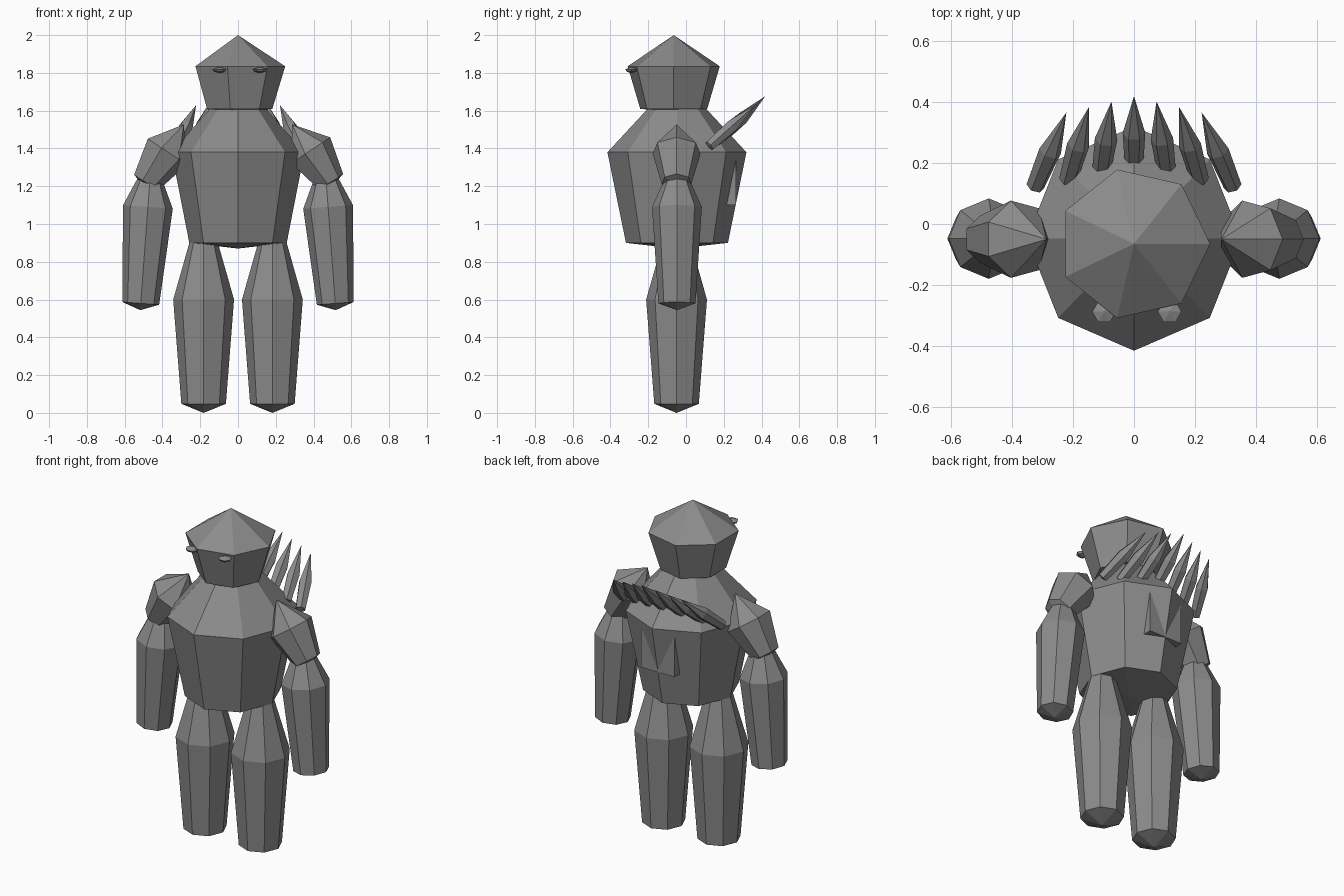
import bpy, bmesh, math
from mathutils import Vector

if "Cube" in bpy.data.objects:
    bpy.data.objects.remove(bpy.data.objects["Cube"])

stone = bpy.data.materials.new("stone grey")
stone.diffuse_color = (0.26, 0.26, 0.26, 1)
stone.use_nodes = True
stone.node_tree.nodes["Principled BSDF"].inputs["Base Color"].default_value = stone.diffuse_color


def finish(name, bm):
    bmesh.ops.recalc_face_normals(bm, faces=bm.faces)
    me = bpy.data.meshes.new(name)
    bm.to_mesh(me)
    bm.free()
    me.materials.append(stone)
    ob = bpy.data.objects.new(name, me)
    bpy.context.collection.objects.link(ob)
    return ob


def lathe(name, start, axis, profile, sides, squash=1.0):
    """Faceted solid along an axis; profile = (distance, radius), radius 0 is a point."""
    start, w = Vector(start), Vector(axis).normalized()
    u = Vector((1, 0, 0))
    u = (u - w * u.dot(w)).normalized()
    v = w.cross(u)
    bm = bmesh.new()
    rings = []
    for d, r in profile:
        c = start + w * d
        if r == 0:
            rings.append([bm.verts.new(c)])
        else:
            rings.append([bm.verts.new(c + u * (r * squash * math.cos(a)) + v * (r * math.sin(a)))
                          for a in (2 * math.pi * i / sides for i in range(sides))])
    for a, b in zip(rings, rings[1:]):
        for i in range(sides):
            j = (i + 1) % sides
            if len(a) == 1:
                bm.faces.new((a[0], b[i], b[j]))
            elif len(b) == 1:
                bm.faces.new((a[i], a[j], b[0]))
            else:
                bm.faces.new((a[i], a[j], b[j], b[i]))
    for ring in (rings[0], rings[-1]):
        if len(ring) > 1:
            bm.faces.new(ring)
    return finish(name, bm)


UP = (0, 0, 1)

# Torso and head
lathe("torso", (0, -0.048, 0), UP,
      [(0.87, 0), (0.9, 0.27), (1.38, 0.368), (1.61, 0.155), (1.64, 0)], 8, 0.956)
lathe("head", (0, -0.065, 0), UP,
      [(1.59, 0), (1.61, 0.182), (1.835, 0.25), (2.0, 0)], 7)

# Eyes
for name, x in (("left_eye", -0.098), ("right_eye", 0.117)):
    lathe(name, (x, -0.288, 1.815), UP,
          [(-0.017, 0), (-0.008, 0.03), (0.004, 0.039), (0.017, 0)], 6)

# Limbs
for side, s in (("left", -1), ("right", 1)):
    lathe(side + "_leg", (s * 0.182, -0.05, 0), UP,
          [(0, 0), (0.048, 0.118), (0.6, 0.161), (0.92, 0.07), (0.95, 0)], 8)
    lathe(side + "_upper_arm", (s * 0.287, -0.05, 1.527), (s * 0.55, 0, -0.83),
          [(0, 0), (0.168, 0.13), (0.367, 0.08), (0.39, 0)], 7)
    lathe(side + "_forearm", (s * 0.465, -0.048, 1.25), (s * 0.05, 0, -0.67),
          [(-0.02, 0), (0, 0.06), (0.16, 0.132), (0.672, 0.098), (0.708, 0)], 8)

# Fan of spikes across the shoulders
for t in range(-3, 4):
    k = abs(t)
    base = Vector((0.108 * t, 0.187 - 0.021 * k, 1.452 - 0.013 * k))
    tip = Vector((0.074 * t, 0.42 - 0.018 * k, 1.677 - 0.016 * k))
    n = (tip - base).length
    lathe(f"back_spike_{t + 4}", base, tip - base,
          [(-0.008, 0), (0, 0.03), (n * 0.48, 0.037), (n, 0)], 6)

# Plate sunk into the back
bm = bmesh.new()
bmesh.ops.create_cube(bm, size=1)
for v in bm.verts:
    v.co = (v.co.x * 0.22, 0.2 + v.co.y * 0.13, 1.23 + v.co.z * 0.26)
finish("back_plate", bm)
